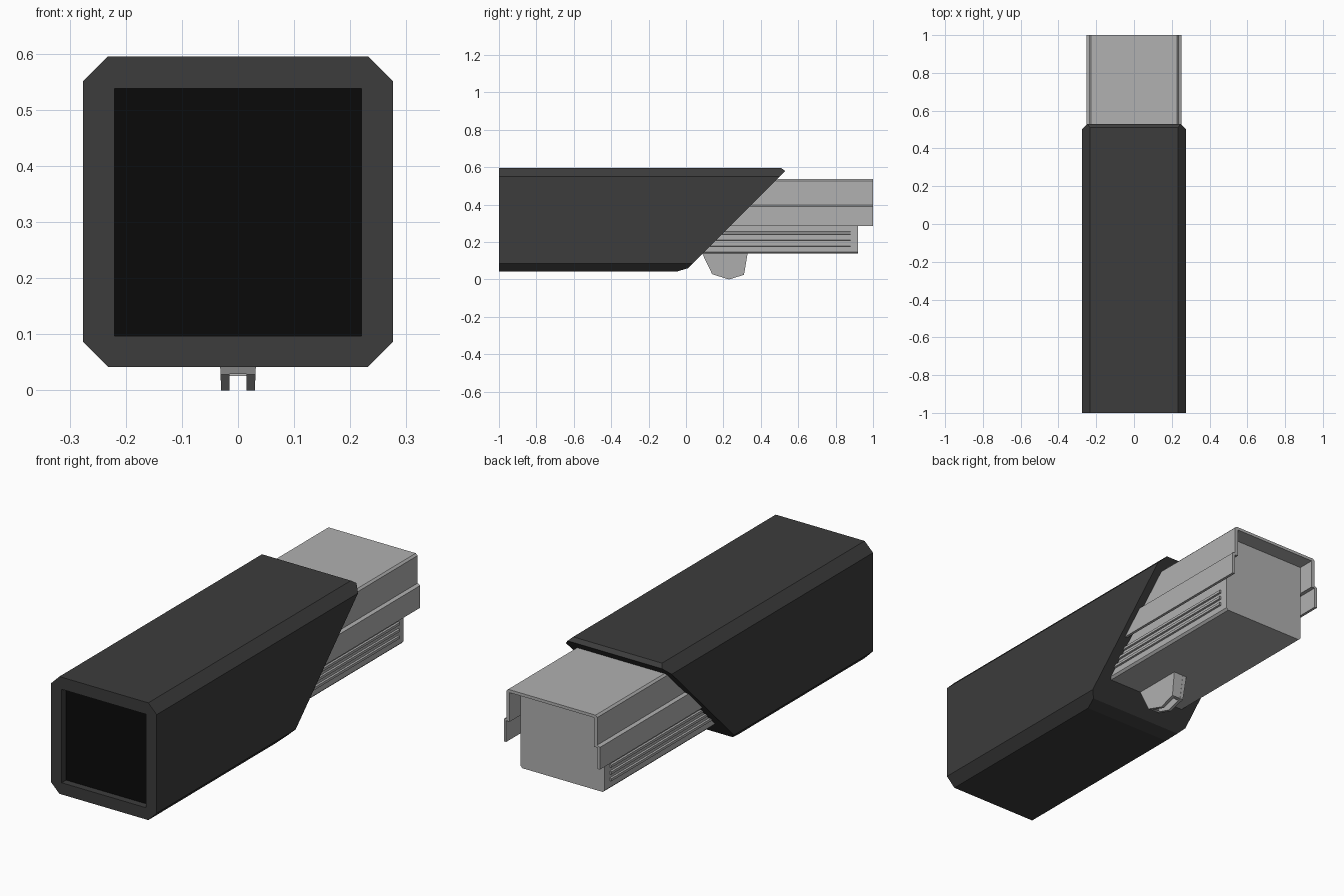
import bpy, bmesh
from mathutils import Vector

if "Cube" in bpy.data.objects:
    bpy.data.objects.remove(bpy.data.objects["Cube"])


def material(name, v):
    m = bpy.data.materials.new(name)
    m.diffuse_color = (v, v, v, 1)
    m.use_nodes = True
    m.node_tree.nodes["Principled BSDF"].inputs["Base Color"].default_value = m.diffuse_color
    return m


DARK = material("dark grey", 0.045)
BLACK = material("black", 0.003)
STEEL = material("light grey", 0.44)


def finish(name, bm, mat):
    bmesh.ops.recalc_face_normals(bm, faces=bm.faces[:])
    me = bpy.data.meshes.new(name)
    bm.to_mesh(me)
    bm.free()
    me.materials.append(mat)
    ob = bpy.data.objects.new(name, me)
    bpy.context.collection.objects.link(ob)
    return ob


def prism(points, a, b, axis="y"):
    """Extrude a profile: (x, z) along y, or (y, z) along x."""
    bm = bmesh.new()
    place = (lambda p: (p[0], a, p[1])) if axis == "y" else (lambda p: (a, p[0], p[1]))
    face = bm.faces.new([bm.verts.new(place(p)) for p in points])
    r = bmesh.ops.extrude_face_region(bm, geom=[face])
    move = Vector((0, b - a, 0)) if axis == "y" else Vector((b - a, 0, 0))
    bmesh.ops.translate(bm, vec=move, verts=[v for v in r["geom"] if isinstance(v, bmesh.types.BMVert)])
    return bm


def mirrored(half):
    return half + [(-x, z) for x, z in reversed(half)]


def rect(x0, x1, z0, z1):
    return [(x0, z0), (x1, z0), (x1, z1), (x0, z1)]


# Sleeve: octagonal bar with a slanted, bevelled rear end
bm = prism(mirrored([(0.232, 0.042), (0.276, 0.086), (0.276, 0.551), (0.232, 0.595)]), -1, 0.8)
for co, no in (((0, 0.0, 0.05), (0, 1, -1)),
               ((0, 0.53, 0.58), (0, 0.015, 0.02)),
               ((0, 0.01, 0.06), (0, 0.018, -0.06))):
    cut = bmesh.ops.bisect_plane(bm, geom=bm.verts[:] + bm.edges[:] + bm.faces[:],
                                 plane_co=co, plane_no=no, clear_outer=True)
    edges = [e for e in cut["geom_cut"] if isinstance(e, bmesh.types.BMEdge)]
    bmesh.ops.contextual_create(bm, geom=edges)
sleeve = finish("sleeve", bm, DARK)

# Square recess in the front of the sleeve
cutter = finish("recess_cutter", prism(rect(-0.22, 0.22, 0.097, 0.538), -1.1, -0.96), DARK)
cutter.hide_render = True
mod = sleeve.modifiers.new("recess", "BOOLEAN")
mod.object = cutter
mod.operation = "DIFFERENCE"
mod.solver = "EXACT"
bpy.context.view_layer.objects.active = sleeve
bpy.ops.object.modifier_apply(modifier=mod.name)
bpy.data.objects.remove(cutter)

# Black panel at the bottom of the recess
finish("front_panel", prism(rect(-0.22, 0.22, 0.097, 0.538), -0.967, -0.959), BLACK)

# Inner block
finish("inner_block", prism(mirrored([(0.21, 0.138), (0.22, 0.148), (0.22, 0.524)]), 0.0, 0.92), STEEL)

# Thin U-shaped cover with stepped side flanges
finish("cover", prism(mirrored([
    (0.22, 0.522), (0.22, 0.385), (0.238, 0.385), (0.238, 0.285), (0.251, 0.285),
    (0.251, 0.39), (0.237, 0.397), (0.237, 0.527), (0.228, 0.536)]), 0.15, 1.0), STEEL)

# Ribs along both sides of the block
for s, side in ((-1, "left"), (1, "right")):
    for i in range(3):
        z = 0.185 + 0.032 * i
        pts = [(s * 0.215, z - 0.009), (s * 0.228, z - 0.006), (s * 0.228, z + 0.006), (s * 0.215, z + 0.009)]
        finish(f"{side}_rib_{i + 1}", prism(pts, 0.08, 0.88), STEEL)

# Open lug underneath: two cheeks joined by sloping end walls
cheek = [(0.085, 0.142), (0.14, 0.028), (0.23, 0.0), (0.31, 0.025), (0.33, 0.142)]
for s, side in ((-1, "left"), (1, "right")):
    bm = prism(cheek, s * 0.015, s * 0.036, "x")
    for v in bm.verts:  # cheeks taper towards the tip
        if abs(v.co.x) > 0.03:
            v.co.x -= s * 0.006 * (1 - v.co.z / 0.142)
    finish(f"{side}_lug_cheek", bm, STEEL)
walls = {"front": [(0.086, 0.142), (0.14, 0.029), (0.16, 0.029), (0.11, 0.142)],
         "back": [(0.329, 0.142), (0.309, 0.026), (0.29, 0.026), (0.308, 0.142)]}
for end, pts in walls.items():
    finish(f"{end}_lug_wall", prism(pts, -0.03, 0.03, "x"), STEEL)
